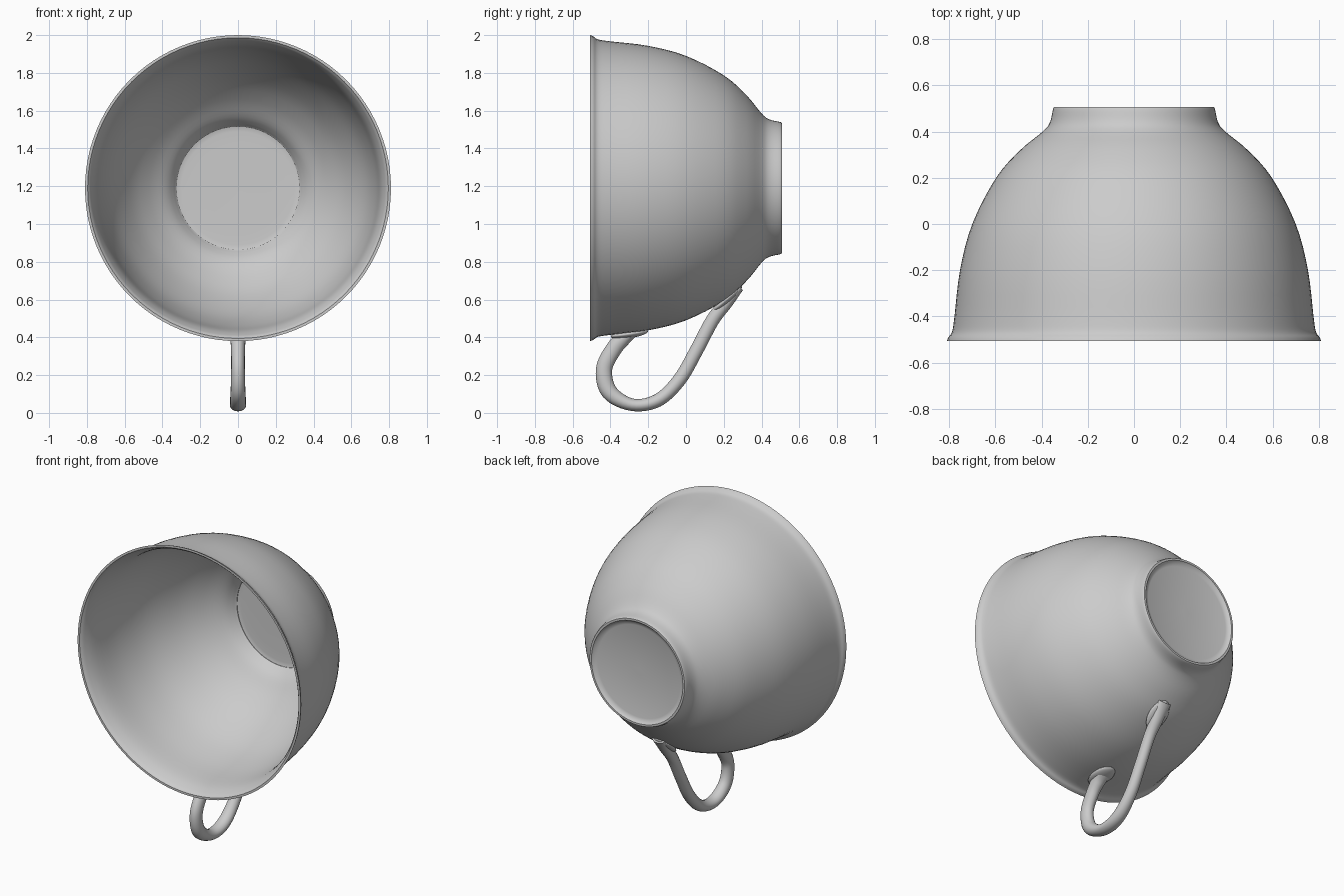
import bpy, bmesh, math
from mathutils import Vector

if "Cube" in bpy.data.objects:
    bpy.data.objects.remove(bpy.data.objects["Cube"])

CZ = 1.19  # height of the cup's axis, which runs along y


def smooth_path(pts, steps):
    """Catmull-Rom interpolation through tuples of any size."""
    pts = [Vector(p) for p in pts]
    p = [2 * pts[0] - pts[1]] + pts + [2 * pts[-1] - pts[-2]]
    out = []
    for i in range(1, len(p) - 2):
        a, b, c, d = p[i - 1:i + 3]
        for s in range(steps):
            t = s / steps
            out.append(0.5 * (2 * b + (c - a) * t + (2 * a - 5 * b + 4 * c - d) * t * t
                              + (3 * b - a - 3 * c + d) * t ** 3))
    return out + [pts[-1]]


def loft(name, rings):
    """Skin a list of equal-sized closed rings and cap both ends."""
    bm = bmesh.new()
    vs = [[bm.verts.new(co) for co in r] for r in rings]
    n = len(vs[0])
    for a, b in zip(vs, vs[1:]):
        for i in range(n):
            j = (i + 1) % n
            bm.faces.new((a[i], a[j], b[j], b[i]))
    bm.faces.new(vs[0])
    bm.faces.new(vs[-1])
    bmesh.ops.recalc_face_normals(bm, faces=bm.faces)
    me = bpy.data.meshes.new(name)
    bm.to_mesh(me)
    bm.free()
    ob = bpy.data.objects.new(name, me)
    bpy.context.collection.objects.link(ob)
    bpy.context.view_layer.objects.active = ob
    ob.select_set(True)
    bpy.ops.object.shade_smooth_by_angle(angle=math.radians(40))
    ob.select_set(False)
    return ob


# Cup: one thin revolved shell, profile as (y, radius)
underside = [(0.488, 0.02), (0.488, 0.30), (0.495, 0.322), (0.507, 0.332)]
outer = smooth_path([(0.507, 0.345), (0.495, 0.351), (0.44, 0.364), (0.40, 0.395),
                     (0.32, 0.492), (0.20, 0.597), (0, 0.70), (-0.2, 0.753),
                     (-0.4, 0.777), (-0.465, 0.787), (-0.49, 0.803), (-0.507, 0.81)], 4)
inner = smooth_path([(-0.507, 0.796), (-0.48, 0.778), (-0.4, 0.754), (-0.2, 0.729),
                     (0, 0.675), (0.19, 0.573), (0.31, 0.47), (0.385, 0.38),
                     (0.425, 0.345), (0.452, 0.325), (0.462, 0.30), (0.464, 0.02)], 4)
profile = underside + [tuple(p) for p in outer + inner]
N = 96
angles = [2 * math.pi * i / N for i in range(N)]
loft("cup_bowl", [[(r * math.cos(a), y, CZ + r * math.sin(a)) for a in angles]
                  for y, r in profile])

# Handle: elliptical loop swept in the yz plane, (y, z, half thickness, half width)
path = smooth_path([(-0.27, 0.425, 0.02, 0.05), (-0.33, 0.395, 0.04, 0.042),
                    (-0.385, 0.335, 0.043, 0.037), (-0.434, 0.23, 0.043, 0.036),
                    (-0.405, 0.11, 0.043, 0.039), (-0.285, 0.043, 0.033, 0.043),
                    (-0.15, 0.066, 0.035, 0.042), (-0.035, 0.175, 0.036, 0.037),
                    (0.055, 0.33, 0.036, 0.034), (0.14, 0.49, 0.036, 0.034),
                    (0.215, 0.585, 0.034, 0.04), (0.285, 0.665, 0.022, 0.045)], 6)
rings = []
for i, p in enumerate(path):
    tan = path[min(i + 1, len(path) - 1)] - path[max(i - 1, 0)]
    ny, nz = Vector((-tan[1], tan[0])).normalized()
    ring = []
    for k in range(20):
        a = 2 * math.pi * k / 20
        c, s = math.cos(a) * p[2], math.sin(a) * p[3]
        ring.append((s, p[0] + ny * c, p[1] + nz * c))
    rings.append(ring)
loft("handle", rings)


def flare(name, y, z, slope, length):
    """Low pad blending a handle end into the bowl wall."""
    bpy.ops.mesh.primitive_uv_sphere_add(segments=24, ring_count=12, radius=1,
                                         location=(0, y, z), rotation=(slope, 0, 0))
    ob = bpy.context.object
    ob.name = name
    ob.scale = (0.065, length, 0.022)
    bpy.ops.object.shade_smooth()


# Pads where the handle joins the bowl
flare("handle_rim_pad", -0.30, 0.418, math.radians(8), 0.10)
flare("handle_base_pad", 0.22, 0.606, math.radians(41), 0.10)
